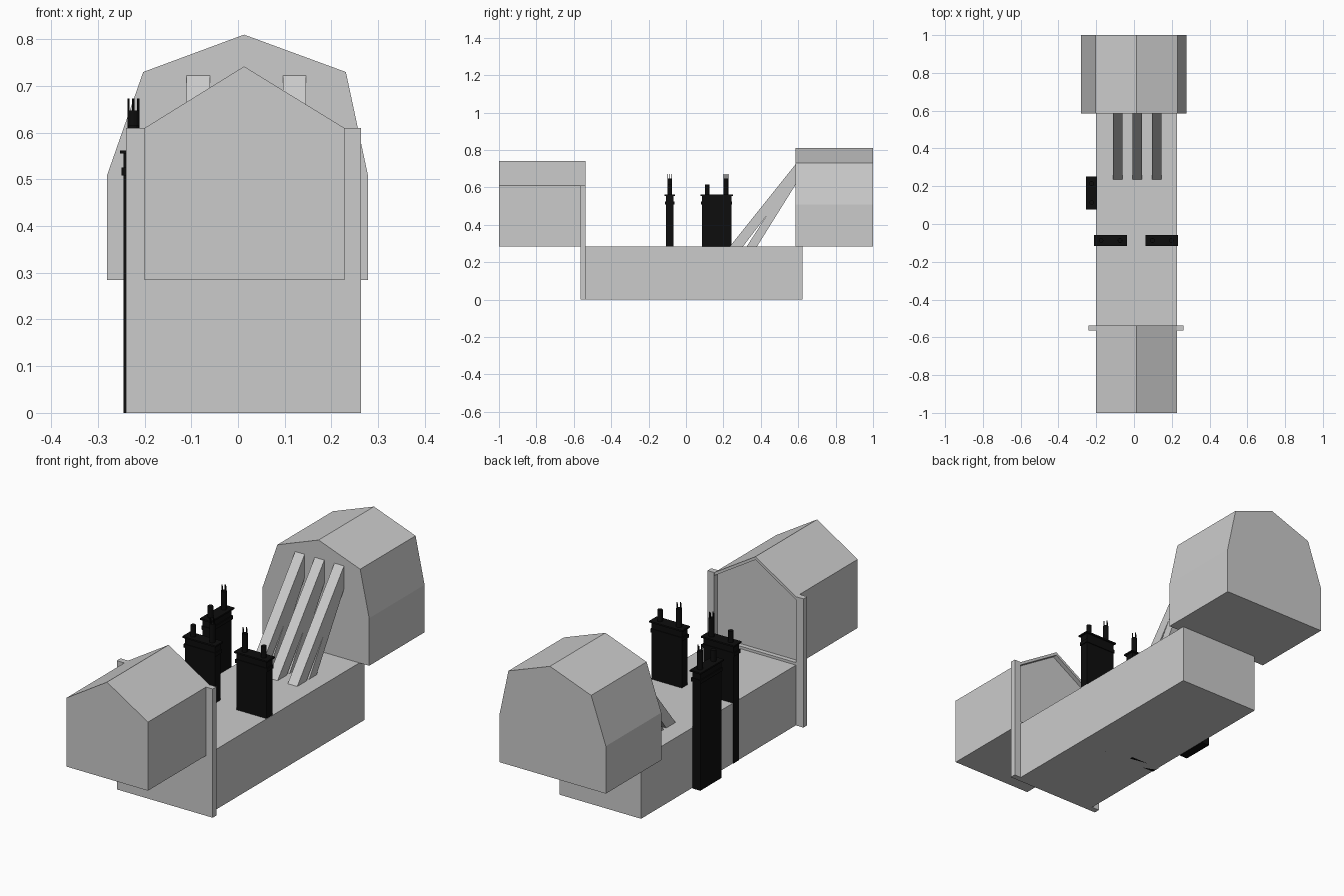
import bpy
from math import cos, sin, pi

if "Cube" in bpy.data.objects:
    bpy.data.objects.remove(bpy.data.objects["Cube"])

black = bpy.data.materials.new("black")
black.diffuse_color = (0.004, 0.004, 0.004, 1)
black.use_nodes = True
black.node_tree.nodes["Principled BSDF"].inputs["Base Color"].default_value = black.diffuse_color


def mesh(name, verts, faces, mat=None):
    me = bpy.data.meshes.new(name)
    me.from_pydata(verts, [], faces)
    ob = bpy.data.objects.new(name, me)
    bpy.context.collection.objects.link(ob)
    if mat:
        me.materials.append(mat)
    return ob


def prism(name, pts, place, a, b, mat=None):
    """Extrude a 2D profile from a to b; place(p, q, t) gives the 3D point."""
    n = len(pts)
    verts = [place(p, q, t) for t in (a, b) for p, q in pts]
    faces = [tuple(range(n))[::-1], tuple(range(n, 2 * n))]
    faces += [(i, (i + 1) % n, n + (i + 1) % n, n + i) for i in range(n)]
    ob = mesh(name, verts, faces, mat)
    import bmesh
    bm = bmesh.new()
    bm.from_mesh(ob.data)
    bmesh.ops.recalc_face_normals(bm, faces=bm.faces)
    bm.to_mesh(ob.data)
    bm.free()
    return ob


def along_y(p, q, t):
    return (p, t, q)


def along_x(p, q, t):
    return (t, p, q)


def along_z(p, q, t):
    return (p, q, t)


def box(name, x0, x1, y0, y1, z0, z1, mat=None):
    return prism(name, [(x0, y0), (x1, y0), (x1, y1), (x0, y1)], along_z, z0, z1, mat)


def tube(name, x, y, r, z0, z1, sides=12):
    pts = [(x + r * cos(2 * pi * i / sides), y + r * sin(2 * pi * i / sides)) for i in range(sides)]
    return prism(name, pts, along_z, z0, z1, black)


DECK = 0.285
# Long base block
box("base", -0.20, 0.227, -0.54, 0.622, 0, DECK)

# Gabled front house
prism("front_house", [(-0.20, DECK), (0.228, DECK), (0.228, 0.61), (0.013, 0.742), (-0.20, 0.61)],
      along_y, -1.0, -0.56)

# Frame around the joint: lower panel, posts, gable rims, sill
box("frame_panel", -0.20, 0.228, -0.565, -0.54, 0, DECK)
box("frame_post_left", -0.24, -0.20, -0.565, -0.537, 0, 0.61)
box("frame_post_right", 0.228, 0.263, -0.565, -0.537, 0, 0.61)
for side, x in (("left", -0.20), ("right", 0.228)):
    prism("gable_rim_" + side, [(x, 0.61), (0.013, 0.742), (0.013, 0.727), (x, 0.595)],
          along_y, -0.56, -0.538)
box("frame_sill", -0.20, 0.228, -0.56, -0.538, DECK, 0.297)

# Rear barn with gambrel roof
prism("rear_barn", [(-0.28, DECK), (0.278, DECK), (0.278, 0.51), (0.231, 0.73), (0.013, 0.81),
                    (-0.203, 0.73), (-0.28, 0.51)], along_y, 0.585, 1.0)

# Sloping struts in pairs
for i, x in enumerate((-0.085, 0.018, 0.121)):
    prism(f"upper_strut_{i}", [(0.235, DECK), (0.305, DECK), (0.586, 0.652), (0.586, 0.724)],
          along_x, x - 0.025, x + 0.025)
    prism(f"lower_strut_{i}", [(0.325, DECK), (0.38, DECK), (0.586, 0.615), (0.586, 0.69)],
          along_x, x - 0.025, x + 0.025)


# Chimney stacks: body, bands, low pot and crowned tall pot
def chimney(name, cx, cy, ax, ay, tall):
    def layer(part, l, w, z0, z1):
        hx, hy = (ax * l + ay * w) / 2, (ay * l + ax * w) / 2
        box(f"{name}_{part}", cx - hx, cx + hx, cy - hy, cy + hy, z0, z1, black)
    layer("body", 0.158, 0.042, 0, 0.555)
    layer("band", 0.166, 0.050, 0.508, 0.525)
    layer("cap", 0.174, 0.058, 0.555, 0.562)
    px, py = cx - tall * ax * 0.05, cy - tall * ay * 0.05
    tube(name + "_low_pot", px, py, 0.012, 0.56, 0.615)
    px, py = cx + tall * ax * 0.05, cy + tall * ay * 0.05
    tube(name + "_tall_pot", px, py, 0.013, 0.56, 0.648)
    for k in range(4):
        a = k * pi / 2
        tube(f"{name}_prong_{k}", px + 0.0105 * cos(a), py + 0.0105 * sin(a), 0.0025, 0.645, 0.673, 6)


chimney("left_chimney", -0.124, -0.087, 1, 0, 1)
chimney("right_chimney", 0.147, -0.087, 1, 0, -1)
chimney("side_chimney", -0.224, 0.164, 0, 1, 1)
